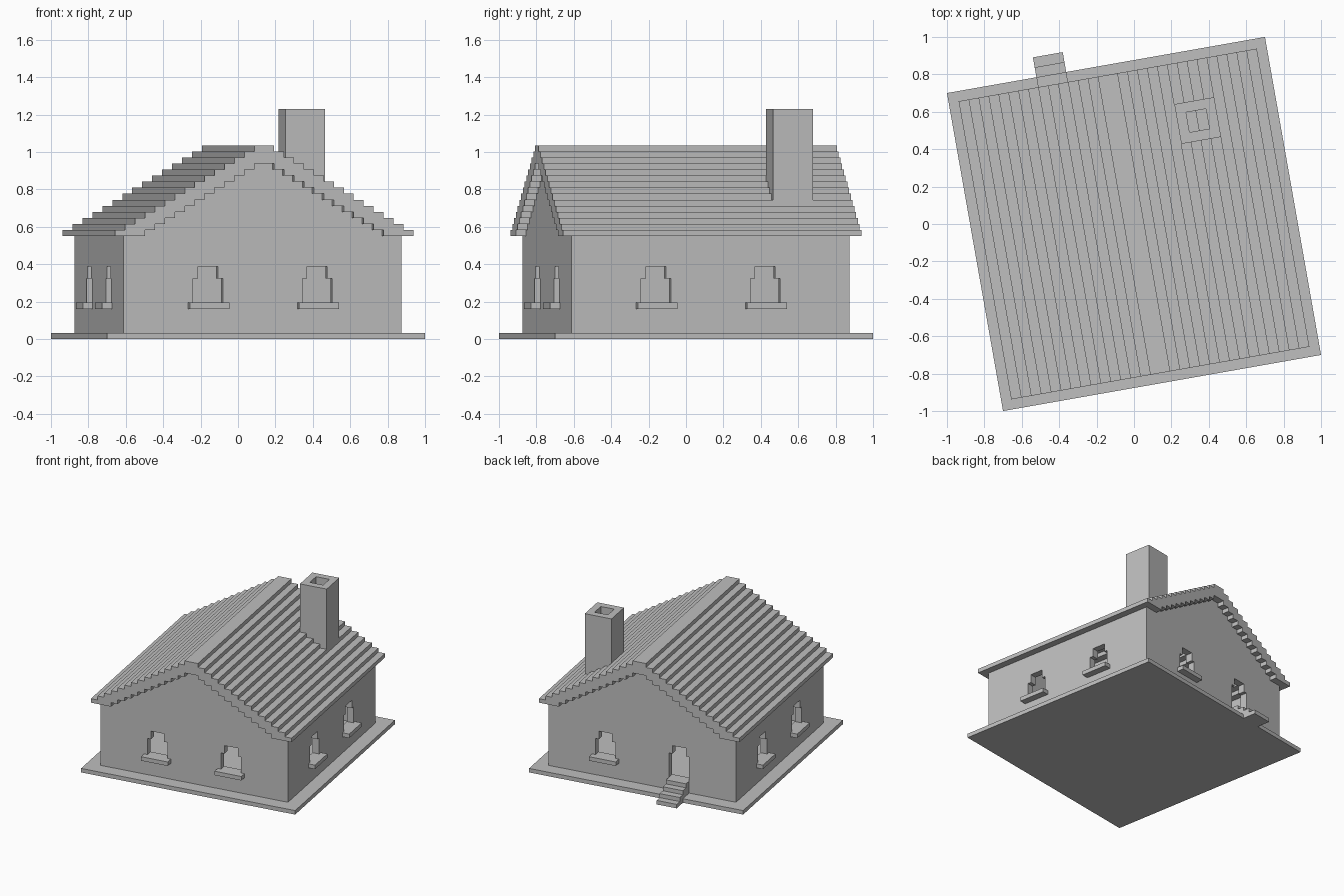
import bpy, bmesh
from math import radians
from mathutils import Matrix

U = 0.05395            # width of one block; a course is 0.6 of that
COURSE = U * 0.6
HOUSE = Matrix.Rotation(radians(10), 4, 'Z') @ Matrix.Diagonal((U, U, COURSE, 1))

old = bpy.data.objects.get("Cube")
if old:
    bpy.data.objects.remove(old)

grey = bpy.data.materials.new("stone_grey")
grey.use_nodes = True
grey.diffuse_color = (0.52, 0.52, 0.52, 1)
grey.node_tree.nodes["Principled BSDF"].inputs["Base Color"].default_value = grey.diffuse_color


def prism(name, profiles, near, far, quarter=0):
    """Extrude (across, height) outlines from near to far, then turn by quarter turns."""
    bm = bmesh.new()
    for outline in profiles:
        front = [bm.verts.new((t, near, z)) for t, z in outline]
        back = [bm.verts.new((t, far, z)) for t, z in outline]
        bm.faces.new(front)
        bm.faces.new(back[::-1])
        for i in range(len(front)):
            j = (i + 1) % len(front)
            bm.faces.new((front[j], front[i], back[i], back[j]))
    bmesh.ops.recalc_face_normals(bm, faces=bm.faces)
    bm.transform(HOUSE @ Matrix.Rotation(radians(90 * quarter), 4, 'Z'))
    mesh = bpy.data.meshes.new(name)
    bm.to_mesh(mesh)
    bm.free()
    mesh.materials.append(grey)
    obj = bpy.data.objects.new(name, mesh)
    bpy.context.collection.objects.link(obj)
    return obj


def rect(left, right, low, high):
    return [(left, low), (right, low), (right, high), (left, high)]


def cut(obj, cutter):
    """Subtract the cutter and throw it away."""
    cutter.hide_render = True
    mod = obj.modifiers.new("openings", 'BOOLEAN')
    mod.operation = 'DIFFERENCE'
    mod.solver = 'EXACT'
    mod.object = cutter
    bpy.context.view_layer.update()
    graph = bpy.context.evaluated_depsgraph_get()
    mesh = bpy.data.meshes.new_from_object(obj.evaluated_get(graph))
    obj.modifiers.clear()
    obj.data = mesh
    bpy.data.objects.remove(cutter)


def opening(centre, low):
    """Outline with a narrower head, for a window or the door."""
    half = [(1.5, low), (1.5, 10), (1, 10), (1, 12)]
    return [(centre + t, z) for t, z in half] + [(centre - t, z) for t, z in reversed(half)]


# Ground slab
prism("base_slab", [rect(-16, 16, 0, 1)], -16, 16)

# Walls with their openings and sills
gable = [(-14, 1), (14, 1), (14, 17), (13.5, 17), (0, 30.5), (-13.5, 17), (-14, 17)]
side = rect(-13, 13, 1, 17)
for k, (name, outline) in enumerate([("front_wall", gable), ("left_wall", side),
                                     ("back_wall", gable), ("right_wall", side)]):
    wall = prism(name, [outline], -14, -13, k)
    holes = []
    for centre in (-5.5, 5.5):
        is_door = name == "back_wall" and centre > 0
        holes.append(opening(centre, 4 if is_door else 6))
        if not is_door:
            prism(name.replace("wall", "window_sill"),
                  [rect(centre - 2, centre + 2, 5, 6)], -15, -14, k)
    cut(wall, prism("opening_cutter", holes, -15, -12, k))

# Stepped roof shell
outer, inner = [], []
for i in range(15):
    outer += [(15 - i, 17 + i), (15 - i, 18 + i)]
for i in range(12):
    inner += [(12 - i, 17 + i), (12 - i, 18 + i)]


def mirror(points):
    return [(-t, z) for t, z in points]


prism("stepped_roof", [outer + mirror(outer[::-1]) + mirror(inner) + inner[::-1]], -15, 15)

# Hollow chimney
chimney = prism("chimney", [rect(6, 10, 22.5, 38)], 7, 11)
cut(chimney, prism("flue_cutter", [rect(7, 9, 20, 40)], 8, 10))

# Door steps, drawn in side profile
steps = [(14, 1), (16, 1), (16, 0), (18, 0)]
for i in range(4):
    steps += [(18 - i, i + 1), (17 - i, i + 1)]
prism("door_steps", [steps], 4, 7, 1)
